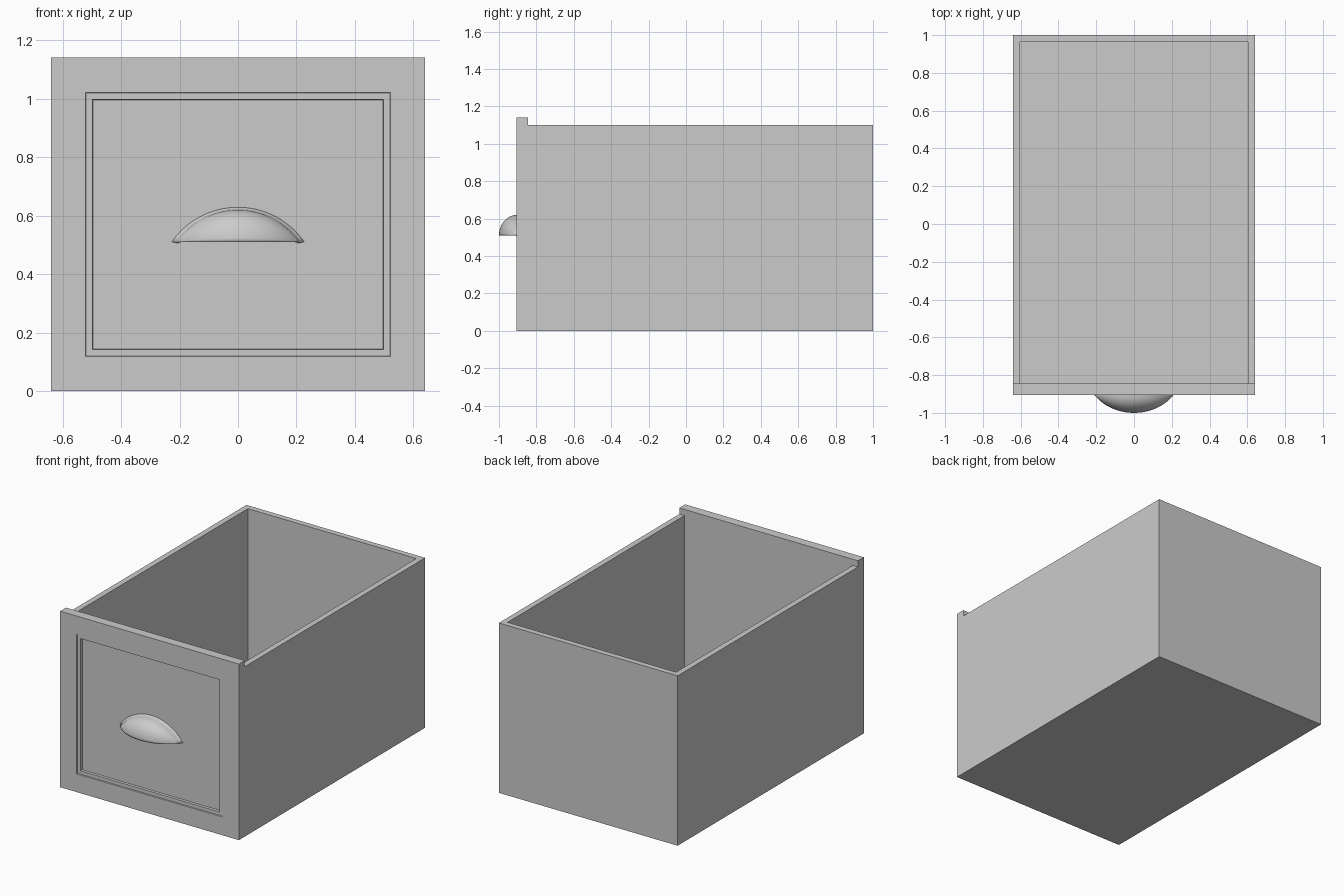
import bpy, bmesh
from math import sin, cos, pi, sqrt
from mathutils import Vector, Matrix

cube = bpy.data.objects.get("Cube")
if cube:
    bpy.data.objects.remove(cube, do_unlink=True)

grey = bpy.data.materials.new("light_grey")
grey.use_nodes = True
grey.diffuse_color = (0.6, 0.6, 0.6, 1)
grey.node_tree.nodes["Principled BSDF"].inputs["Base Color"].default_value = (0.6, 0.6, 0.6, 1)

W, BACK, FACE, JOIN = 0.64, 1.0, -0.905, -0.845
WALL, BOX_H, FRONT_H = 0.037, 1.1, 1.14


def finish(name, bm):
    mesh = bpy.data.meshes.new(name)
    bm.to_mesh(mesh)
    bm.free()
    obj = bpy.data.objects.new(name, mesh)
    bpy.context.collection.objects.link(obj)
    mesh.materials.append(grey)
    return obj


def block(lo, hi):
    bm = bmesh.new()
    lo, hi = Vector(lo), Vector(hi)
    size = Matrix.Diagonal((hi - lo).to_4d())
    size[3][3] = 1
    bmesh.ops.create_cube(bm, size=1, matrix=Matrix.Translation((lo + hi) / 2) @ size)
    return bm


# Sides and back: a U-shaped outline extruded upwards
inner, inner_back = W - WALL, BACK - WALL
outline = [(-W, JOIN), (-W, BACK), (W, BACK), (W, JOIN),
           (inner, JOIN), (inner, inner_back), (-inner, inner_back), (-inner, JOIN)]
bm = bmesh.new()
base = bm.faces.new([bm.verts.new((x, y, 0)) for x, y in outline])
top = bmesh.ops.extrude_face_region(bm, geom=[base], use_keep_orig=True)
bmesh.ops.translate(bm, vec=(0, 0, BOX_H),
                    verts=[v for v in top["geom"] if isinstance(v, bmesh.types.BMVert)])
bmesh.ops.recalc_face_normals(bm, faces=bm.faces)
finish("drawer_walls", bm)

# Floor between the walls
finish("drawer_floor", block((-inner, JOIN, 0), (inner, inner_back, WALL)))

# Front panel with a two-step recess
bm = block((-W, FACE, 0), (W, JOIN, FRONT_H))
panel = min(bm.faces, key=lambda f: f.calc_center_median().y)
for thickness, depth in [(0.167, 0), (0.003, -0.006), (0.031, 0), (0.003, -0.014)]:
    bmesh.ops.inset_individual(bm, faces=[panel], thickness=thickness, depth=depth)
finish("front_panel", bm)

# Cup handle: an arc swept a quarter turn, flaring out onto the recessed panel
HALF, RISE, REACH, SILL = 0.21, 0.11, 0.095, 0.51
COLS, ROWS = 32, 14
radius = (HALF ** 2 + RISE ** 2) / (2 * RISE)
rows = []
for j in range(ROWS + 1):
    a = pi / 2 * j / ROWS
    rows.append((1, FACE, REACH * cos(a), sin(a)))
rows += [(1.02, FACE + 0.011, 0, 1), (1.045, FACE + 0.017, 0, 1), (1.08, FACE + 0.02, 0, 1)]

bm = bmesh.new()
grid = []
for scale, y, reach, lift in rows:
    line = []
    for i in range(COLS + 1):
        x = HALF * (2 * i / COLS - 1)
        bulge = max(0, (sqrt(radius ** 2 - x ** 2) - radius + RISE) / RISE)
        line.append(bm.verts.new((x * scale, y - reach * bulge,
                                  SILL + RISE * bulge * lift * scale)))
    grid.append(line)
for lower, upper in zip(grid, grid[1:]):
    for i in range(COLS):
        bm.faces.new((lower[i], lower[i + 1], upper[i + 1], upper[i]))
bmesh.ops.remove_doubles(bm, verts=bm.verts, dist=0.0001)
bm.normal_update()
if sum(f.normal.y * f.calc_area() for f in bm.faces) > 0:
    bmesh.ops.reverse_faces(bm, faces=bm.faces)
handle = finish("cup_handle", bm)
shell = handle.modifiers.new("Shell", "SOLIDIFY")
shell.thickness = 0.006
shell.offset = -1
bpy.ops.object.select_all(action="DESELECT")
handle.select_set(True)
bpy.context.view_layer.objects.active = handle
bpy.ops.object.shade_smooth_by_angle(angle=pi / 4)
